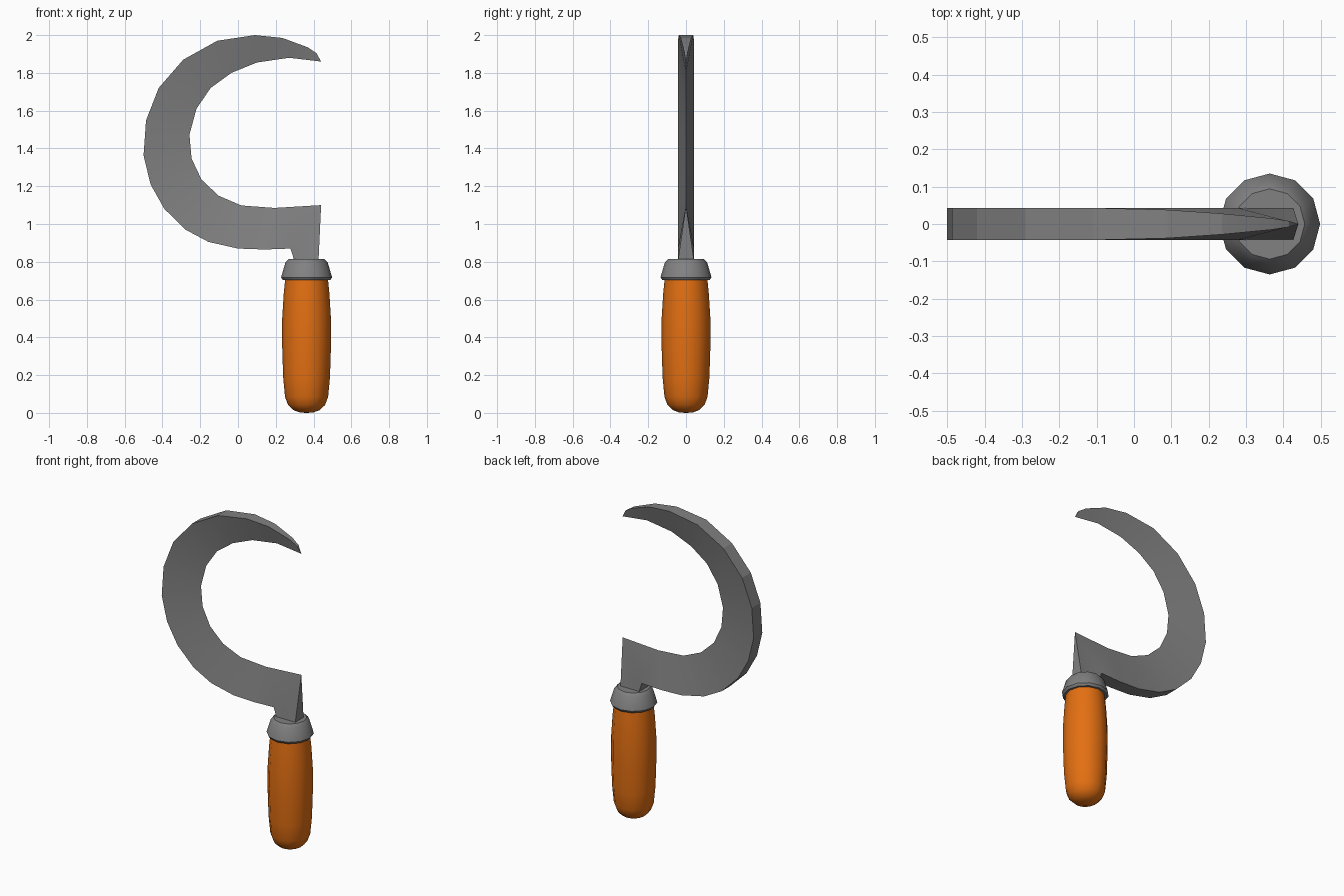
import bpy, bmesh, math
from mathutils import Vector

if "Cube" in bpy.data.objects:
    bpy.data.objects.remove(bpy.data.objects["Cube"])


def material(name, rgb):
    m = bpy.data.materials.new(name)
    m.diffuse_color = (*rgb, 1)
    m.use_nodes = True
    m.node_tree.nodes["Principled BSDF"].inputs["Base Color"].default_value = m.diffuse_color
    return m


STEEL = material("grey steel", (0.22, 0.22, 0.22))
WOOD = material("orange wood", (0.77, 0.16, 0.006))
HANDLE_X = 0.363


def finish(bm, name, mat, angle):
    bmesh.ops.remove_doubles(bm, verts=bm.verts, dist=1e-5)
    bmesh.ops.recalc_face_normals(bm, faces=bm.faces)
    me = bpy.data.meshes.new(name)
    bm.to_mesh(me)
    bm.free()
    me.materials.append(mat)
    ob = bpy.data.objects.new(name, me)
    bpy.context.collection.objects.link(ob)
    bpy.ops.object.select_all(action='DESELECT')
    bpy.context.view_layer.objects.active = ob
    ob.select_set(True)
    bpy.ops.object.shade_smooth_by_angle(angle=math.radians(angle))
    return ob


def lathe(name, profile, mat, angle, sides=12):
    """Spin an (r, z) profile around the handle axis."""
    bm = bmesh.new()
    vs = [bm.verts.new((HANDLE_X + r, 0, z)) for r, z in profile]
    es = [bm.edges.new(p) for p in zip(vs, vs[1:])]
    bmesh.ops.spin(bm, geom=vs + es, cent=(HANDLE_X, 0, 0), axis=(0, 0, 1),
                   angle=math.tau, steps=sides, use_merge=False)
    return finish(bm, name, mat, angle)


# Blade: thick outer spine (x, z, half thickness) tapering to a sharp inner edge
T = 0.043
spine = [(.415, 1.905, .008), (.37, 1.935, .015), (.235, 1.985, .028),
         (.09, 2.0, .038)]
spine += [(x, z, T) for x, z in [
    (-.11, 1.97), (-.29, 1.87), (-.42, 1.72), (-.487, 1.548), (-.5, 1.363),
    (-.463, 1.21), (-.39, 1.08), (-.278, .97), (-.156, .905), (0, .87),
    (.14, .865), (.278, .87), (.3, .80), (.426, .80)]]
edge = [(.44, 1.86), (.27, 1.88), (.10, 1.855), (-.035, 1.80), (-.145, 1.72),
        (-.22, 1.61), (-.257, 1.473), (-.246, 1.347), (-.193, 1.235),
        (-.103, 1.15), (.018, 1.098), (.193, 1.085), (.44, 1.10)]

bm = bmesh.new()
inner = [bm.verts.new((x, 0, z)) for x, z in edge]
sides = [[bm.verts.new((x, s * t, z)) for x, z, t in spine] for s in (-1, 1)]
for outer in sides:
    bm.faces.new((inner[0], outer[0], outer[1]))
    i, j = 1, 0
    # stitch spine to edge, always taking the shorter diagonal
    while i < len(outer) - 1 or j < len(inner) - 1:
        a = (outer[i + 1].co - inner[j].co).length if i < len(outer) - 1 else 9
        b = (outer[i].co - inner[j + 1].co).length if j < len(inner) - 1 else 9
        if i >= 15 and j < len(inner) - 1:
            a = 9
        if a < b:
            bm.faces.new((inner[j], outer[i], outer[i + 1]))
            i += 1
        else:
            bm.faces.new((inner[j], outer[i], inner[j + 1]))
            j += 1
f, b = sides
for k in range(len(f) - 1):
    bm.faces.new((f[k], f[k + 1], b[k + 1], b[k]))
bm.faces.new((inner[0], f[0], b[0]))        # point
bm.faces.new((inner[-1], f[-1], b[-1]))     # heel
finish(bm, "blade", STEEL, 14)

# Collar between blade and handle
lathe("collar", [(0, .814), (.094, .814), (.112, .796), (.135, .718),
                 (.126, .704), (.10, .702), (0, .702)], STEEL, 30)

# Rounded wooden handle
lathe("handle", [(0, .71), (.113, .71), (.121, .63), (.129, .50), (.130, .38),
                 (.124, .19), (.114, .085), (.098, .042), (.07, .015),
                 (.035, .002), (0, 0)], WOOD, 40)
